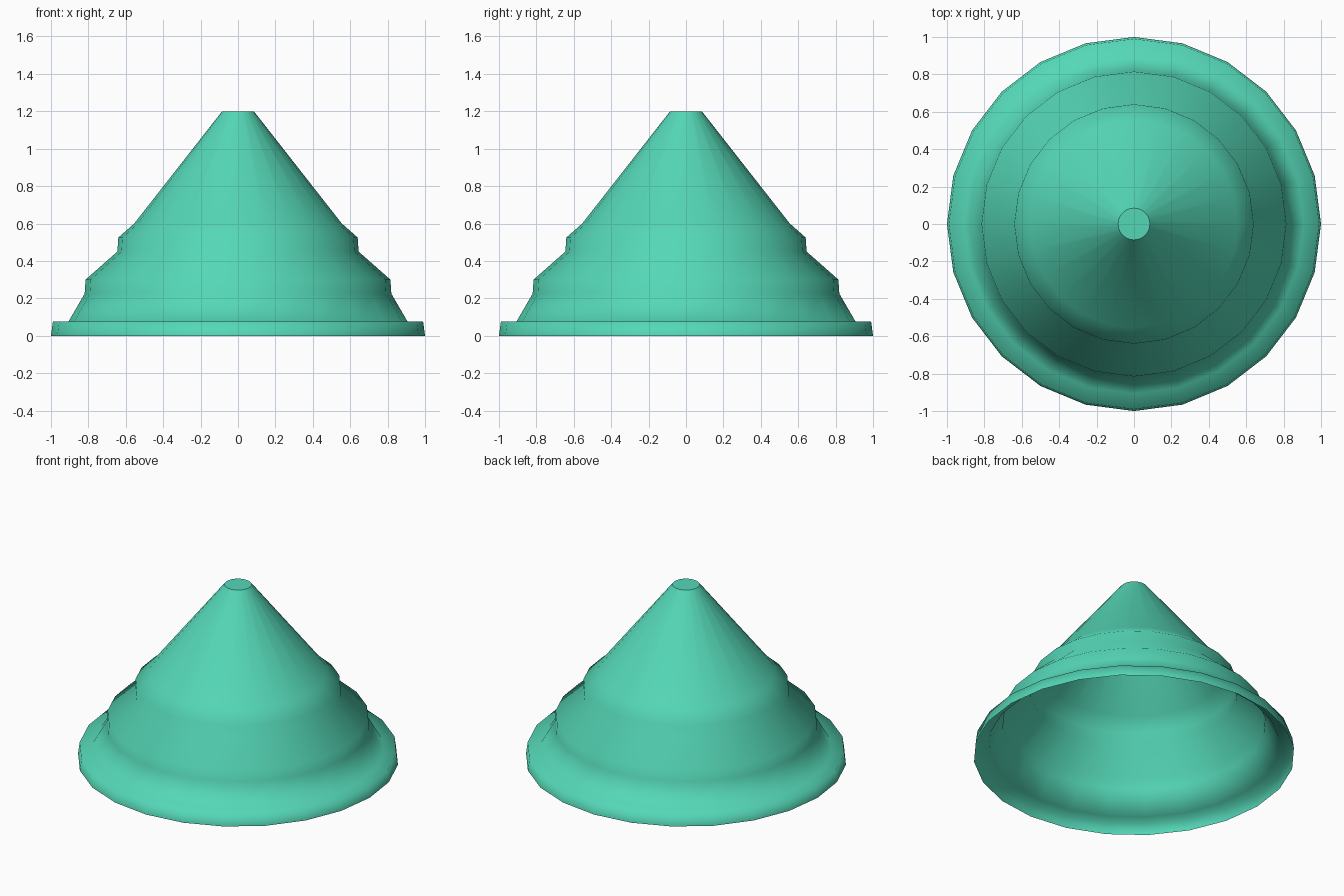
import bpy, bmesh, math

if "Cube" in bpy.data.objects:
    bpy.data.objects.remove(bpy.data.objects["Cube"])

SIDES = 24
# Outer profile of the stepped cone: (radius, height)
PROFILE = [(1.0, 0.0), (0.99, 0.075), (0.907, 0.075), (0.82, 0.225),
           (0.815, 0.30), (0.645, 0.45), (0.64, 0.525), (0.555, 0.60),
           (0.085, 1.20)]

bm = bmesh.new()


def ring(radius, z):
    return [bm.verts.new((radius * math.cos(2 * math.pi * i / SIDES),
                          radius * math.sin(2 * math.pi * i / SIDES), z))
            for i in range(SIDES)]


# Revolved shell, open underneath
rings = [ring(r, z) for r, z in PROFILE]
for low, high in zip(rings, rings[1:]):
    for i in range(SIDES):
        j = (i + 1) % SIDES
        bm.faces.new((low[i], low[j], high[j], high[i])).smooth = True

# Flat cap with a sharp rim
cap = bm.faces.new(rings[-1])
for edge in cap.edges:
    edge.smooth = False

mesh = bpy.data.meshes.new("stepped_cone")
bm.to_mesh(mesh)
bm.free()
cone = bpy.data.objects.new("stepped_cone", mesh)
bpy.context.collection.objects.link(cone)

# Teal colour
teal = bpy.data.materials.new("teal")
teal.diffuse_color = (0.09, 0.68, 0.47, 1.0)
teal.use_nodes = True
teal.node_tree.nodes["Principled BSDF"].inputs["Base Color"].default_value = teal.diffuse_color
mesh.materials.append(teal)
